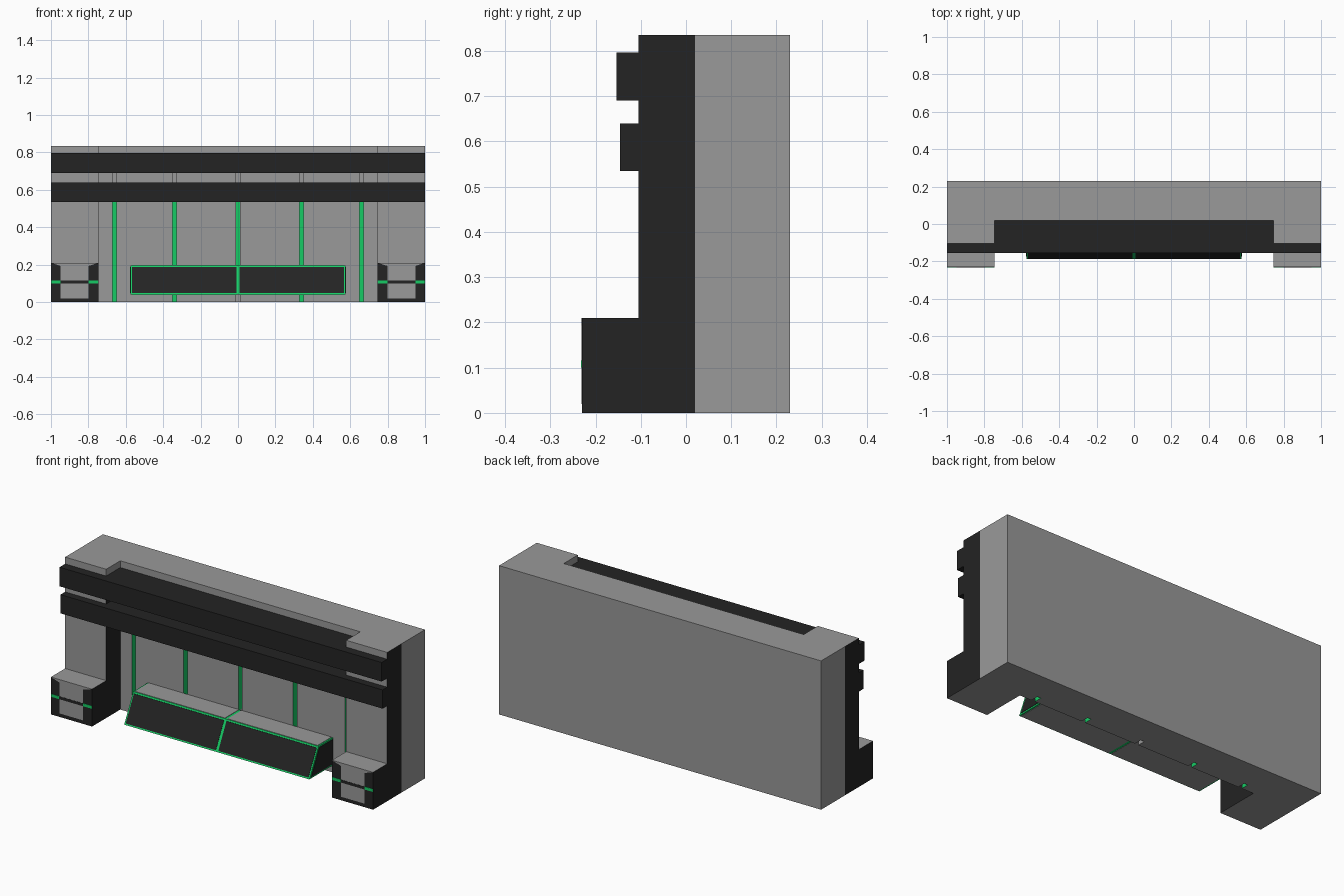
import bpy, bmesh
from mathutils import Vector

cube = bpy.data.objects.get("Cube")
if cube:
    bpy.data.objects.remove(cube, do_unlink=True)


def material(name, rgb):
    m = bpy.data.materials.new(name)
    m.use_nodes = True
    m.diffuse_color = (*rgb, 1)
    m.node_tree.nodes["Principled BSDF"].inputs["Base Color"].default_value = (*rgb, 1)
    return m


GREY, DARK, GREEN = range(3)
MATS = [material("concrete grey", (0.32, 0.32, 0.32)),
        material("charcoal", (0.017, 0.017, 0.017)),
        material("accent green", (0.008, 0.6, 0.13))]


def finish(name, bm, rule):
    """Turn a bmesh into an object, colouring each face by a number or a rule."""
    bmesh.ops.recalc_face_normals(bm, faces=bm.faces)
    bm.normal_update()
    for f in bm.faces:
        f.material_index = rule(f) if callable(rule) else rule
    me = bpy.data.meshes.new(name)
    bm.to_mesh(me)
    bm.free()
    for m in MATS:
        me.materials.append(m)
    ob = bpy.data.objects.new(name, me)
    bpy.context.collection.objects.link(ob)
    return ob


def prism(name, points, direction, rule, cuts=()):
    """Extrude a closed outline and split it at the given heights."""
    bm = bmesh.new()
    face = bm.faces.new([bm.verts.new(p) for p in points])
    top = bmesh.ops.extrude_face_region(bm, geom=[face], use_keep_orig=True)["geom"]
    bmesh.ops.translate(bm, vec=Vector(direction),
                        verts=[v for v in top if isinstance(v, bmesh.types.BMVert)])
    for z in cuts:
        bmesh.ops.bisect_plane(bm, geom=bm.verts[:] + bm.edges[:] + bm.faces[:],
                               plane_co=(0, 0, z), plane_no=(0, 0, 1))
    return finish(name, bm, rule)


def box(name, x, y, z, rule):
    x = sorted(x)
    pts = [(x[0], y[0], z[0]), (x[1], y[0], z[0]), (x[1], y[1], z[0]), (x[0], y[1], z[0])]
    return prism(name, pts, (0, 0, z[1] - z[0]), rule)


# Main dimensions
WALL, BACK, PILLAR, BASE = 0.02, 0.23, -0.105, -0.23
INNER, GROOVE, HALF = 0.745, 0.065, 0.011
BEAM_LOW, BEAM_HIGH, ROOF = (0.535, 0.64), (0.69, 0.797), 0.835


def plan(z, grooves):
    """Plan outline of the wall with its two pillars and the slots."""
    pts = [(-1, BACK), (-1, PILLAR), (-INNER, PILLAR), (-INNER, WALL)]
    for x in grooves:
        pts += [(x - HALF, WALL), (x - HALF, GROOVE), (x + HALF, GROOVE), (x + HALF, WALL)]
    pts += [(INNER, WALL), (INNER, PILLAR), (1, PILLAR), (1, WALL), (1, BACK), (-1, WALL)]
    pts.insert(0, pts.pop())
    # outline starts at the left side split, then pillar, wall, pillar, back
    pts.remove((-1, BACK))
    pts.append((-1, BACK))
    return [(x, y, z) for x, y in pts]


def wall_colour(f):
    c, n = f.calc_center_median(), f.normal
    if abs(n.z) > 0.5:
        return GREY
    if abs(n.x) > 0.5 and abs(c.x) > 0.7:
        if abs(c.x) < 0.9 and c.z > BEAM_HIGH[1]:
            return GREY
        return DARK if c.y < WALL else GREY
    in_slot = abs(c.x) < 0.7 and WALL + 0.01 < c.y < GROOVE + 0.01
    if in_slot and c.z < BEAM_LOW[0] and not (abs(c.x) < 0.1 and c.z < 0.19):
        return GREEN
    return GREY


# Wall with pillars: slotted lower part and plain top
prism("wall_and_pillars", plan(0, (-0.66, -0.34, 0, 0.34, 0.66)), (0, 0, BEAM_HIGH[0]),
      wall_colour, (0.19, BEAM_LOW[0]))
prism("wall_top", plan(BEAM_HIGH[0], ()), (0, 0, ROOF - BEAM_HIGH[0]),
      wall_colour, (BEAM_HIGH[1],))

# Cross beams, filling the bay back to the wall
for name, front, z in (("lower_beam", -0.146, BEAM_LOW), ("upper_beam", -0.154, BEAM_HIGH)):
    pts = [(-1, front), (1, front), (1, PILLAR), (INNER, PILLAR), (INNER, WALL),
           (-INNER, WALL), (-INNER, PILLAR), (-1, PILLAR)]
    prism(name, [(x, y, z[0]) for x, y in pts], (0, 0, z[1] - z[0]), DARK)

# Pillar bases with a framed front panel and a light strip
for side, s in (("left", 1), ("right", -1)):
    box(side + "_base", (s * INNER, s), (BASE, PILLAR), (0, 0.21),
        lambda f: GREY if abs(f.normal.z) > 0.5 else DARK)
    f = BASE - 0.001
    panel = [(0.8, 0.02), (0.948, 0.02), (0.948, 0.193), (1, 0.21), (INNER, 0.21), (0.8, 0.193)]
    prism(side + "_base_panel", [(s * x, f, z) for x, z in panel], (0, 0.001, 0), GREY)
    box(side + "_base_band", (s * 0.8, s * 0.948), (f - 0.001, BASE), (0.1, 0.116), DARK)
    for part, a, b in (("inner", INNER, 0.8), ("outer", 0.948, 1)):
        box(f"{side}_{part}_light", (s * a, s * b), (f - 0.001, BASE), (0.1, 0.116), GREEN)

# Sloped console: green core showing as trim between thin cover plates
W, Z0, Z1 = 0.575, 0.04, 0.195
FRONT_LOW, FRONT_HIGH = -0.188, -0.108
profile = [(FRONT_LOW, Z0), (WALL, Z0), (WALL, Z1), (FRONT_HIGH, Z1)]
prism("console_core", [(-W, y, z) for y, z in profile], (2 * W, 0, 0), GREEN)
T, RIM = 0.002, 0.008


def on_front(t):
    """Point on the sloped front, slightly proud of it."""
    return FRONT_LOW + t * (FRONT_HIGH - FRONT_LOW) - T, Z0 + t * (Z1 - Z0)


low, high = on_front(0.05), on_front(0.95)
for side, s in (("left", 1), ("right", -1)):
    a, b = s * RIM, s * (W - RIM)
    prism(f"console_{side}_front", [(a, *low), (b, *low), (b, *high), (a, *high)],
          (0, T, 0), DARK)
    box(f"console_{side}_top", (a, b), (FRONT_HIGH + 0.004, WALL), (Z1, Z1 + T), GREY)
    box(f"console_{side}_underside", (a, b), (FRONT_LOW + 0.004, WALL), (Z0 - T, Z0), GREY)
    cheek = [(FRONT_LOW + 0.015, Z0 + RIM), (WALL, Z0 + RIM),
             (WALL, Z1 - RIM), (FRONT_HIGH + 0.006, Z1 - RIM)]
    prism(f"console_{side}_cheek", [(s * W, y, z) for y, z in cheek], (s * T, 0, 0), DARK)
